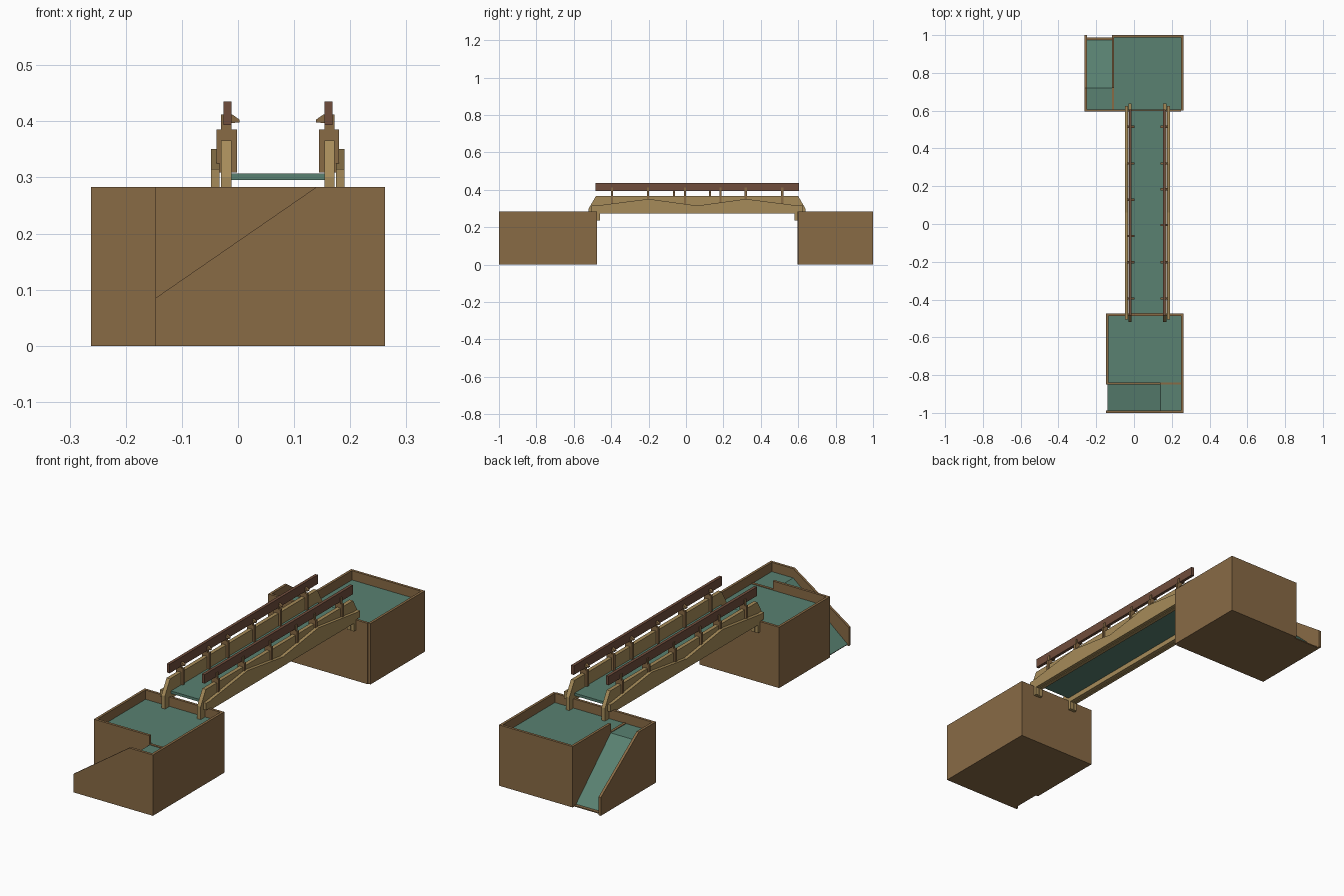
import bpy, bmesh
from mathutils import Vector

if "Cube" in bpy.data.objects:
    bpy.data.objects.remove(bpy.data.objects["Cube"])


def material(name, rgb):
    m = bpy.data.materials.new(name)
    m.diffuse_color = (*rgb, 1)
    m.use_nodes = True
    m.node_tree.nodes["Principled BSDF"].inputs["Base Color"].default_value = m.diffuse_color
    return m


BROWN = material("brown_wood", (0.25, 0.145, 0.06))
TAN = material("tan_wood", (0.38, 0.26, 0.10))
DARK = material("dark_wood", (0.16, 0.075, 0.045))
GREEN = material("green_floor", (0.10, 0.22, 0.165))


def prism(name, pts, axis, a, b, mat):
    """Extrude a 2D profile along an axis: 'x' -> (y,z), 'y' -> (x,z), 'z' -> (x,y)."""
    place = {'x': lambda p, d: (d, p[0], p[1]),
             'y': lambda p, d: (p[0], d, p[1]),
             'z': lambda p, d: (p[0], p[1], d)}[axis]
    bm = bmesh.new()
    face = bm.faces.new([bm.verts.new(place(p, a)) for p in pts])
    ext = bmesh.ops.extrude_face_region(bm, geom=[face])
    move = Vector(place((0, 0), b - a))
    bmesh.ops.translate(bm, vec=move, verts=[v for v in ext["geom"] if isinstance(v, bmesh.types.BMVert)])
    bmesh.ops.recalc_face_normals(bm, faces=bm.faces)
    me = bpy.data.meshes.new(name)
    bm.to_mesh(me)
    bm.free()
    me.materials.append(mat)
    ob = bpy.data.objects.new(name, me)
    bpy.context.collection.objects.link(ob)
    return ob


def box(name, x0, x1, y0, y1, z0, z1, mat):
    return prism(name, [(x0, y0), (x1, y0), (x1, y1), (x0, y1)], 'z', z0, z1, mat)


T, H, F = 0.012, 0.283, 0.24        # wall thickness, wall height, floor height

# Front platform: walls, floor and side ramp descending towards -x
L, R = -0.147, 0.262
box("front_platform_left_wall", L, L + T, -0.85, -0.475, 0, H, BROWN)
box("front_platform_right_wall", R - T, R, -1, -0.475, 0, H, BROWN)
box("front_platform_bridge_wall", L + T, R - T, -0.475 - T, -0.475, 0, H, BROWN)
box("front_platform_inner_wall", L + T, 0.14, -0.85, -0.85 + T, 0, H, BROWN)
box("front_platform_step", 0.14, R - T, -0.85, -0.85 + T, 0, F + 0.003, BROWN)
prism("front_ramp_wall", [(L, 0), (R - T, 0), (R - T, H), (0.14, H), (L, 0.085)],
      'y', -1, -1 + T, BROWN)
box("front_platform_floor", L + T, R - T, -0.85 + T, -0.475 - T, F - 0.01, F, GREEN)
prism("front_ramp", [(R - T, F), (0.14, F), (L + 0.007, 0.006), (L + 0.02, 0.004),
                     (0.145, F - 0.01), (R - T, F - 0.01)], 'y', -1 + T, -0.85, GREEN)
box("front_platform_base", L + T, R - T, -1 + T, -0.475 - T, 0, 0.005, BROWN)

# Back platform: walls, floor and side ramp descending towards +y
L, D = -0.262, -0.117
box("back_platform_right_wall", R - T, R, 0.6, 1, 0, H, BROWN)
box("back_platform_bridge_wall", L + T, R - T, 0.595, 0.595 + T, 0, H, BROWN)
box("back_platform_back_wall", D + T, R - T, 1 - T, 1, 0, H, BROWN)
box("back_platform_inner_wall", D, D + T, 0.72, 1, 0, H, BROWN)
box("back_platform_step", D, D + T, 0.595 + T, 0.72, 0, F + 0.003, BROWN)
prism("back_ramp_wall", [(0.595, 0), (1, 0), (1, 0.085), (0.72, H), (0.595, H)],
      'x', L, L + T, BROWN)
box("back_platform_floor", D + T, R - T, 0.595 + T, 1 - T, F - 0.01, F, GREEN)
prism("back_ramp", [(0.595 + T, F), (0.72, F), (0.975, 0.006), (0.96, 0.004),
                    (0.715, F - 0.01), (0.595 + T, F - 0.01)], 'x', L + T, D, GREEN)
box("back_platform_base", L + T, R - T, 0.595 + T, 1 - T, 0, 0.005, BROWN)

# Bridge deck
CX = 0.071                           # bridge centre line
box("bridge_deck", CX - 0.083, CX + 0.083, -0.475, 0.6, 0.295, 0.307, GREEN)

# Girder profiles (y, z): inner girder hooks over both platform walls
girder = [(-0.52, F), (-0.52, 0.3), (-0.482, 0.366), (0.6, 0.366), (0.638, 0.3), (0.638, F),
          (0.61, F), (0.61, H), (0.595, H), (0.595, 0.235), (0.58, 0.235), (0.58, 0.272),
          (-0.46, 0.272), (-0.46, 0.235), (-0.475, 0.235), (-0.475, H), (-0.49, H), (-0.49, F)]
brace = [(-0.505, H), (-0.505, 0.315), (-0.48, 0.315), (-0.2, 0.351), (0.06, 0.315),
         (0.32, 0.351), (0.6, 0.315), (0.625, 0.315), (0.625, H), (0.595, H), (0.595, 0.235),
         (0.58, 0.235), (0.58, 0.272), (-0.46, 0.272), (-0.46, 0.235), (-0.475, 0.235),
         (-0.475, H)]
posts = {"left": (-0.395, -0.203, -0.064, 0.128, 0.32, 0.515),
         "right": (-0.395, -0.203, -0.005, 0.184, 0.32, 0.515)}

for side, s in (("left", -1), ("right", 1)):
    def X(d):
        return CX + s * d
    prism(f"{side}_girder", girder, 'x', X(0.083), X(0.101), TAN)
    prism(f"{side}_outer_brace", brace, 'x', X(0.104), X(0.119), TAN)
    box(f"{side}_handrail", X(0.083), X(0.097), -0.485, 0.605, 0.393, 0.435, DARK)
    # Saddle posts carrying the handrail, with a small bracket on the inner side
    for i, y in enumerate(posts[side]):
        saddle = [(X(0.073), 0.309), (X(0.083), 0.309), (X(0.083), 0.366), (X(0.101), 0.366),
                  (X(0.101), 0.309), (X(0.109), 0.309), (X(0.109), 0.385), (X(0.101), 0.385),
                  (X(0.101), 0.412), (X(0.081), 0.412), (X(0.068), 0.403), (X(0.068), 0.398),
                  (X(0.083), 0.397), (X(0.083), 0.385), (X(0.073), 0.385)]
        prism(f"{side}_rail_post_{i + 1}", saddle, 'y', y - 0.006, y + 0.006, BROWN)
